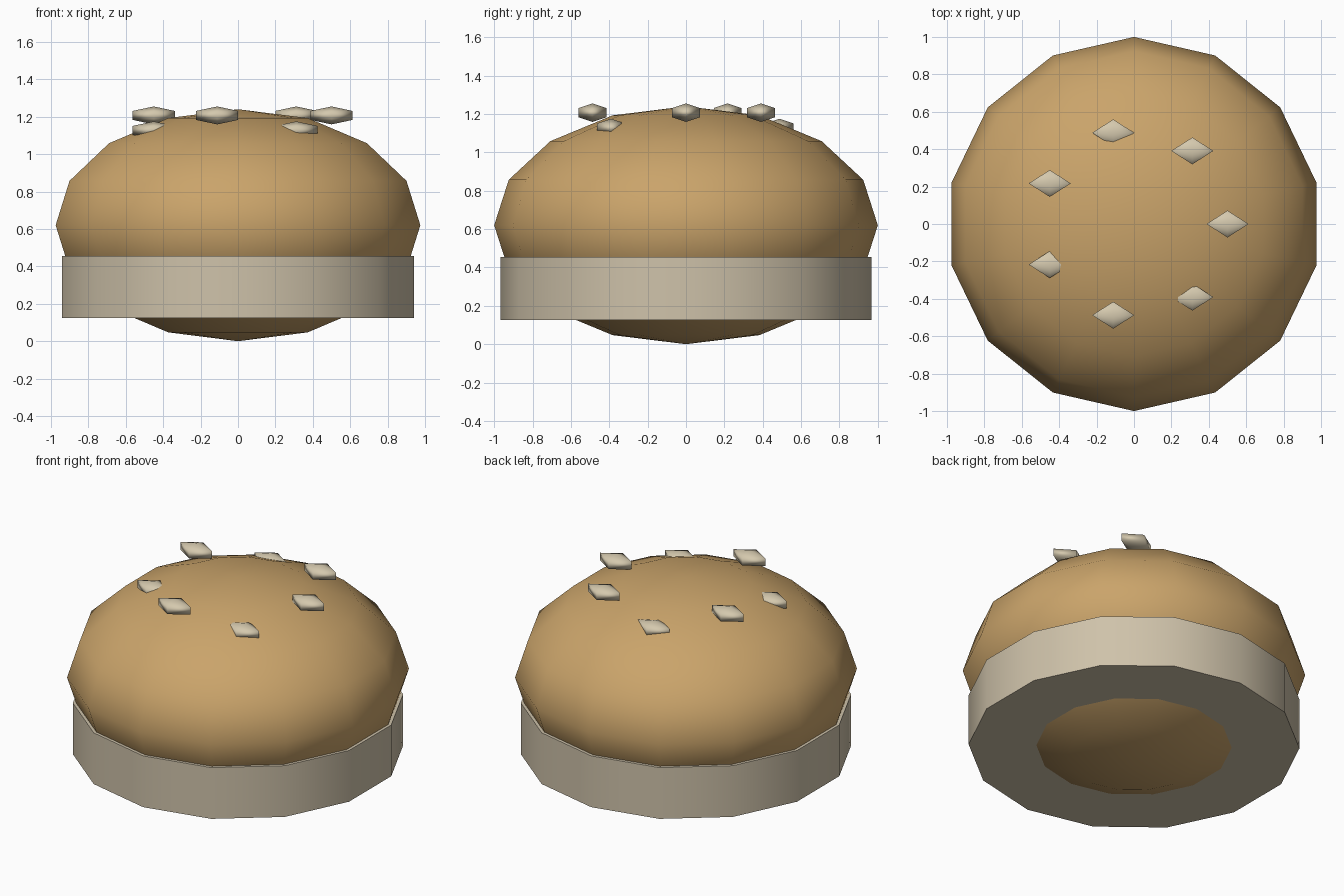
import bpy, math

if "Cube" in bpy.data.objects:
    bpy.data.objects.remove(bpy.data.objects["Cube"])


def material(name, rgb):
    m = bpy.data.materials.new(name)
    m.diffuse_color = (*rgb, 1)
    m.use_nodes = True
    m.node_tree.nodes["Principled BSDF"].inputs["Base Color"].default_value = m.diffuse_color
    return m


def finish(name, mat, scale=(1, 1, 1)):
    ob = bpy.context.object
    ob.name = name
    ob.scale = scale
    ob.data.materials.append(mat)
    return ob


crust = material("golden crust", (0.59, 0.37, 0.145))
band_mat = material("pale band", (0.62, 0.54, 0.40))
seed_mat = material("cream seed", (0.66, 0.58, 0.42))

# Bun: flattened low-poly ball
bpy.ops.mesh.primitive_uv_sphere_add(segments=14, ring_count=8, radius=1, location=(0, 0, 0.62))
finish("bun", crust, (1, 1, 0.62))
bpy.ops.object.shade_smooth()

# Band around the lower half
bpy.ops.mesh.primitive_cylinder_add(vertices=14, radius=0.966, depth=0.33, location=(0, 0, 0.29))
finish("lower_band", band_mat)
bpy.ops.object.shade_smooth_by_angle(angle=math.radians(35))

# Ring of seven seeds, some sunk deeper into the crust
for k in range(7):
    a = k * math.tau / 7
    z = 1.127 if k in (2, 4, 6) else 1.207
    bpy.ops.mesh.primitive_uv_sphere_add(segments=4, ring_count=3, radius=1,
                                         location=(0.5 * math.cos(a), 0.5 * math.sin(a), z))
    finish(f"seed_{k + 1}", seed_mat, (0.13, 0.083, 0.048))
    bpy.ops.object.shade_smooth()
